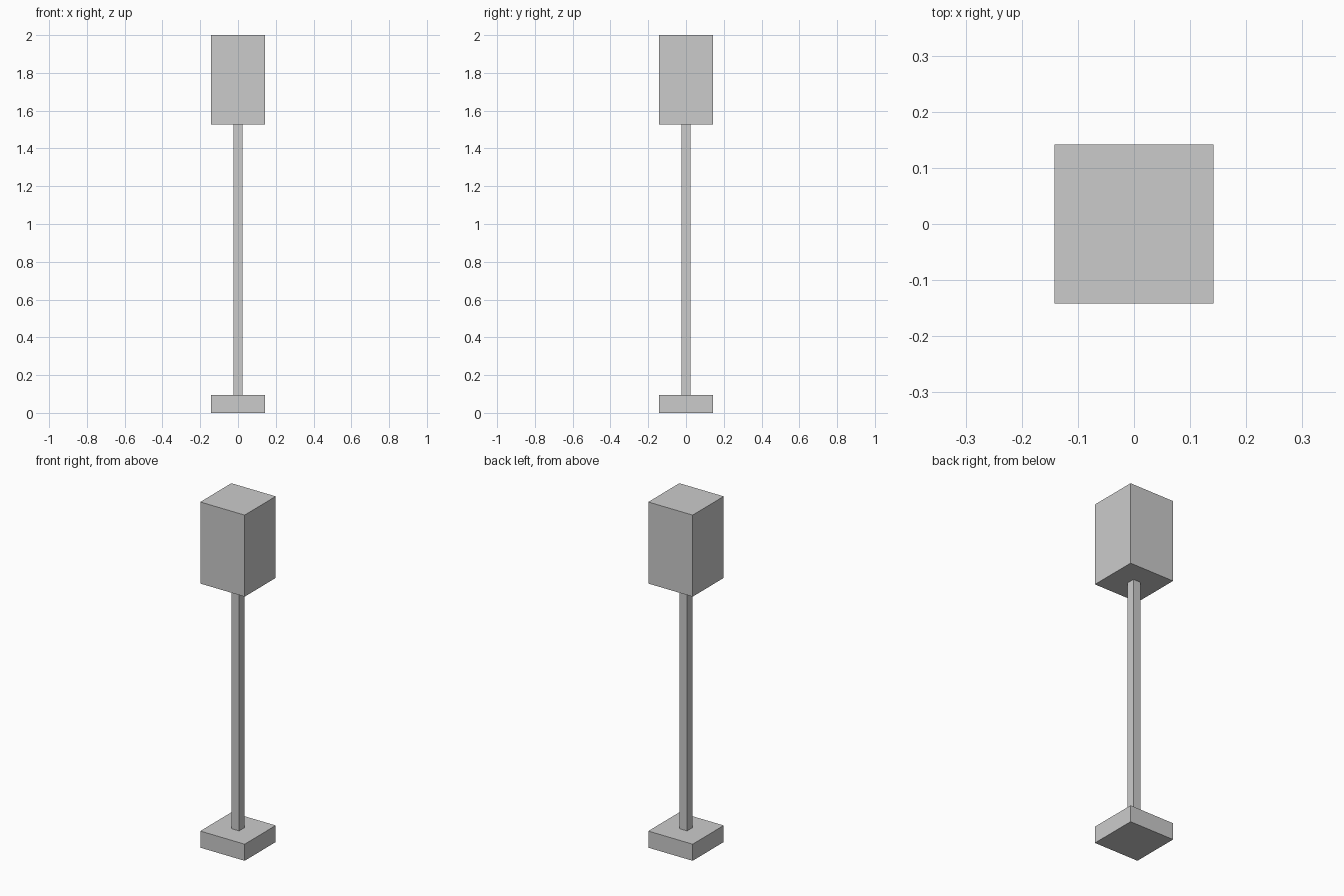
import bpy

if "Cube" in bpy.data.objects:
    bpy.data.objects.remove(bpy.data.objects["Cube"])


def box(name, half, z0, z1):
    """Square box centred on the z axis, from height z0 to z1."""
    bpy.ops.mesh.primitive_cube_add(size=1, location=(0, 0, (z0 + z1) / 2))
    obj = bpy.context.object
    obj.name = name
    obj.scale = (2 * half, 2 * half, z1 - z0)
    bpy.ops.object.transform_apply(location=False, rotation=False, scale=True)
    return obj


# Floor lamp: flat foot, thin square pole, tall box shade
box("base", 0.142, 0.0, 0.096)
box("pole", 0.0237, 0.096, 1.528)
box("shade", 0.142, 1.528, 2.0)
